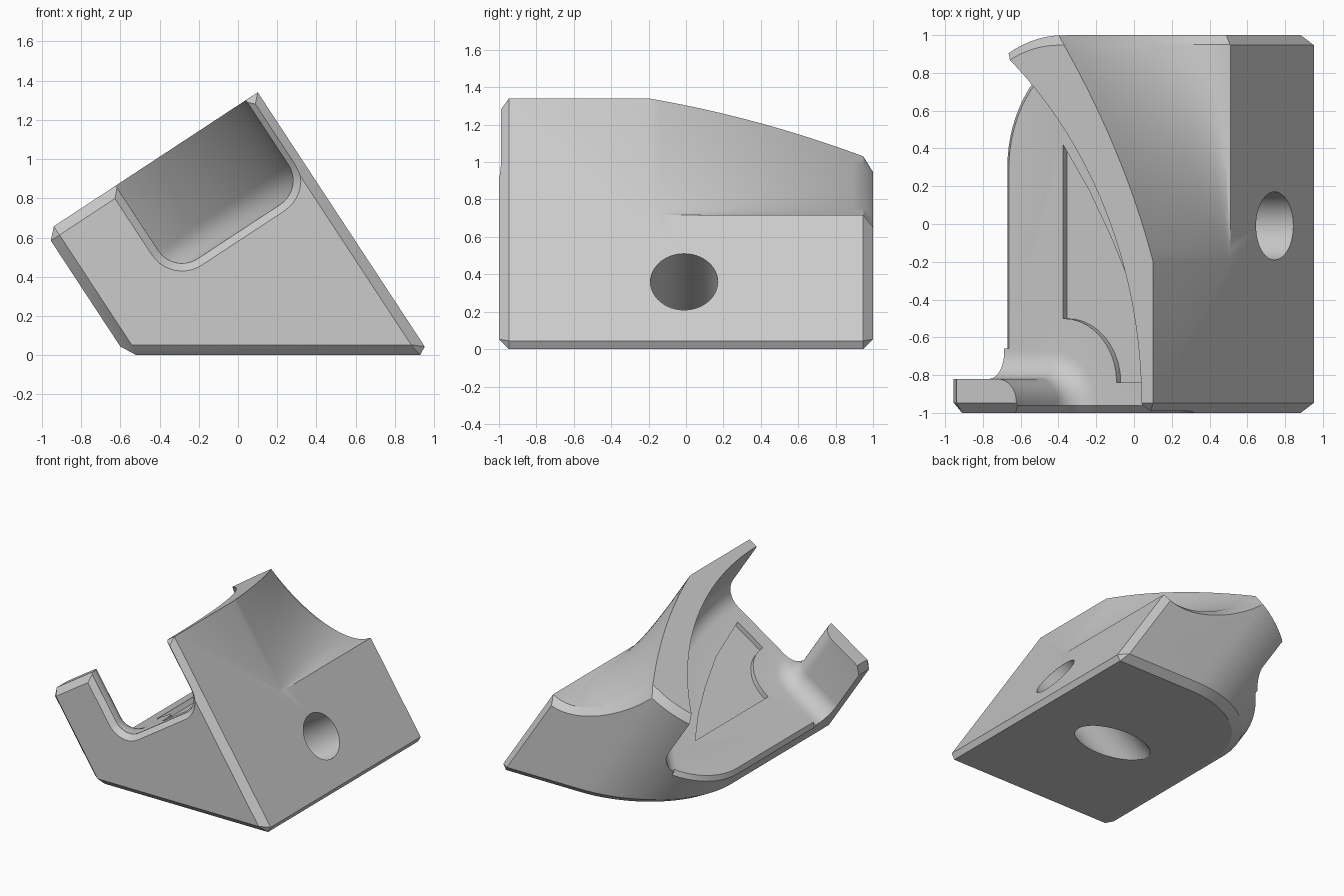
import bpy, bmesh
from math import sin, cos, pi, sqrt, radians
from mathutils import Vector, Matrix

cube = bpy.data.objects.get("Cube")
if cube:
    bpy.data.objects.remove(cube)

# Tilted working frame: u runs across, y along the length, v up from the deck
C, S = cos(radians(33.3)), sin(radians(33.3))
TILT = Matrix(((C, 0, -S), (0, 1, 0), (S, 0, C)))
LEFT, RIGHT, TOP = -0.477, 0.82, 1.065
FLOOR, FILLET = 0.525, 0.145
POCKET_L, POCKET_R = -0.046, 0.747
CORNER_U, CORNER_Y, CORNER_R = LEFT + 0.7, 0.3, 0.7


def loft(rings):
    """Closed solid through equal rings of (u, y, v) points."""
    bm = bmesh.new()
    rows = [[bm.verts.new(TILT @ Vector(p)) for p in ring] for ring in rings]
    n = len(rows[0])
    for a, b in zip(rows, rows[1:]):
        for i in range(n):
            j = (i + 1) % n
            bm.faces.new((a[i], a[j], b[j], b[i]))
    bm.faces.new(rows[0])
    bm.faces.new(rows[-1])
    bmesh.ops.recalc_face_normals(bm, faces=bm.faces)
    return bm


def make_object(name, bm):
    mesh = bpy.data.meshes.new(name)
    bm.to_mesh(mesh)
    bm.free()
    obj = bpy.data.objects.new(name, mesh)
    bpy.context.collection.objects.link(obj)
    return obj


def cut(target, rings):
    """Subtract a lofted solid and discard the cutter."""
    cutter = make_object("cutter", loft(rings))
    cutter.hide_render = True
    mod = target.modifiers.new("cut", "BOOLEAN")
    mod.operation, mod.solver, mod.object = "DIFFERENCE", "EXACT", cutter
    bpy.context.view_layer.objects.active = target
    bpy.ops.object.modifier_apply(modifier=mod.name)
    bpy.data.objects.remove(cutter)


def arc(cu, cy, r, start, end, n):
    angles = [radians(start + (end - start) * i / n) for i in range(n + 1)]
    return [(cu + r * cos(a), cy + r * sin(a)) for a in angles]


def inset(poly, d):
    """Offset a counter-clockwise outline inwards."""
    out = []
    for i, p in enumerate(poly):
        p = Vector(p)
        e1 = (p - Vector(poly[i - 1])).normalized()
        e2 = (Vector(poly[(i + 1) % len(poly)]) - p).normalized()
        n1, n2 = Vector((-e1.y, e1.x)), Vector((-e2.y, e2.x))
        out.append(p + (n1 + n2) * d / (1 + n1.dot(n2)))
    return out


def level(poly, v):
    return [(p[0], p[1], v) for p in poly]


# Body: tilted block with one large rounded corner, cut flat underneath
plan = [(RIGHT, -1), (RIGHT, 1)] + arc(CORNER_U, CORNER_Y, CORNER_R, 90, 180, 20) + [(LEFT, -1)]
bm = loft([level(plan, -1.3), level(plan, TOP)])
res = bmesh.ops.bisect_plane(bm, geom=bm.verts[:] + bm.edges[:] + bm.faces[:],
                             plane_co=(0, 0, 0), plane_no=(0, 0, 1), clear_inner=True)
bmesh.ops.contextual_create(bm, geom=[e for e in res["geom_cut"] if isinstance(e, bmesh.types.BMEdge)])
bmesh.ops.recalc_face_normals(bm, faces=bm.faces)
back = TILT.transposed()


def chamfered(edge):
    a, b = (back @ v.co for v in edge.verts)
    on = lambda axis, value: abs(a[axis] - value) < 1e-3 and abs(b[axis] - value) < 1e-3
    if all(abs(v.co.z) < 1e-3 for v in edge.verts):
        return True
    if on(2, TOP):
        return not on(0, RIGHT)
    return on(1, -1) or (on(1, 1) and on(0, RIGHT))


bmesh.ops.bevel(bm, geom=[e for e in bm.edges if chamfered(e)], offset=0.053,
                offset_type="OFFSET", segments=1, affect="EDGES", clamp_overlap=False)
body = make_object("plough_block", bm)

# Pocket: curved blade wall on one side, short front lip on the other
SWEEP = 2.4
wall = []
for i in range(33):
    dy = 2.2 * i / 32
    wall.append((POCKET_R - SWEEP + sqrt(SWEEP**2 - dy**2), dy - 0.95))
pocket = [(POCKET_L, -1.4), (POCKET_R, -1.4)] + wall + [(-1, 1.4), (-1, -0.82)]
pocket += arc(POCKET_L - 0.12, -0.94, 0.12, 90, 0, 8)
rings = []
for i in range(9):
    a = i / 8 * pi / 2
    rings.append(level(inset(pocket, FILLET * (1 - sin(a))), FLOOR + FILLET * (1 - cos(a))))
cut(body, rings + [level(pocket, 1.4)])


# Chamfer around the pocket mouth on the front face
def mouth(o, y):
    r = FILLET + o
    pts = [(POCKET_L - o, 1.4)]
    pts += arc(POCKET_L + FILLET, FLOOR + FILLET, r, 180, 270, 10)
    pts += arc(POCKET_R - FILLET, FLOOR + FILLET, r, 270, 360, 10)
    pts.append((POCKET_R + o, 1.4))
    return [(u, y, v) for u, v in pts]


cut(body, [mouth(0.1, -1.06), mouth(0.001, -0.961)])

# Chamfer along the outer rim of the floor
rim = [((LEFT, -0.66), (-1, 0))]
for i in range(13):
    a = radians(180 - 50 * i / 12)
    rim.append(((CORNER_U + CORNER_R * cos(a), CORNER_Y + CORNER_R * sin(a)), (cos(a), sin(a))))
section = [(-0.035, 0.005), (0.05, -0.08), (0.05, 0.005)]
cut(body, [[(p[0] + n[0] * o, p[1] + n[1] * o, FLOOR + h) for o, h in section] for p, n in rim])

# Shallow recess in the floor
recess = [(0.5, -0.84), (0.36, -0.4), (0.2, -0.07), (0.06, 0.18), (-0.105, 0.42)]
recess += arc(-0.105, -0.84, 0.34, 90, 0, 10)
cut(body, [level(recess, FLOOR - 0.04), level(recess, FLOOR + 0.08)])

# Hollow scoop on the back of the blade, deepening towards the rear
LOW = 0.319
rings = []
for y in [-0.2 + 1.15 * i / 20 for i in range(21)] + [1.0, 1.05]:
    s = (y + 0.2) / 1.2
    depth = 0.6 * (0.62 * s + 0.38 * s * s)
    flare = max(0, y - 0.95)
    ring = [(1.3, y, LOW - flare)]
    for i in range(17):
        t = (i / 16) ** 1.6
        h = 0.7 * sqrt(1 - (1 - t) ** 2) + 0.3 * t
        ring.append((RIGHT + 0.0005 - depth * h - flare * t, y, LOW + (TOP - LOW) * t - flare * (1 - t)))
    ring += [(ring[-1][0], y, 1.4), (1.3, y, 1.4)]
    rings.append(ring)
cut(body, rings)

# Round bolt hole through the sloped face and out of the base
hole = arc(-0.01, -0.108, 0.18, 0, 352.5, 47)
cut(body, [[(u, y, v) for y, v in hole] for u in (-1.5, 1.5)])

# Material and shading
grey = bpy.data.materials.new("light_grey")
grey.use_nodes = True
colour = (0.6, 0.6, 0.6, 1)
grey.diffuse_color = colour
grey.node_tree.nodes["Principled BSDF"].inputs["Base Color"].default_value = colour
body.data.materials.clear()
body.data.materials.append(grey)
for face in body.data.polygons:
    face.material_index = 0
bpy.ops.object.select_all(action="DESELECT")
body.select_set(True)
bpy.context.view_layer.objects.active = body
bpy.ops.object.shade_smooth_by_angle(angle=radians(25))
